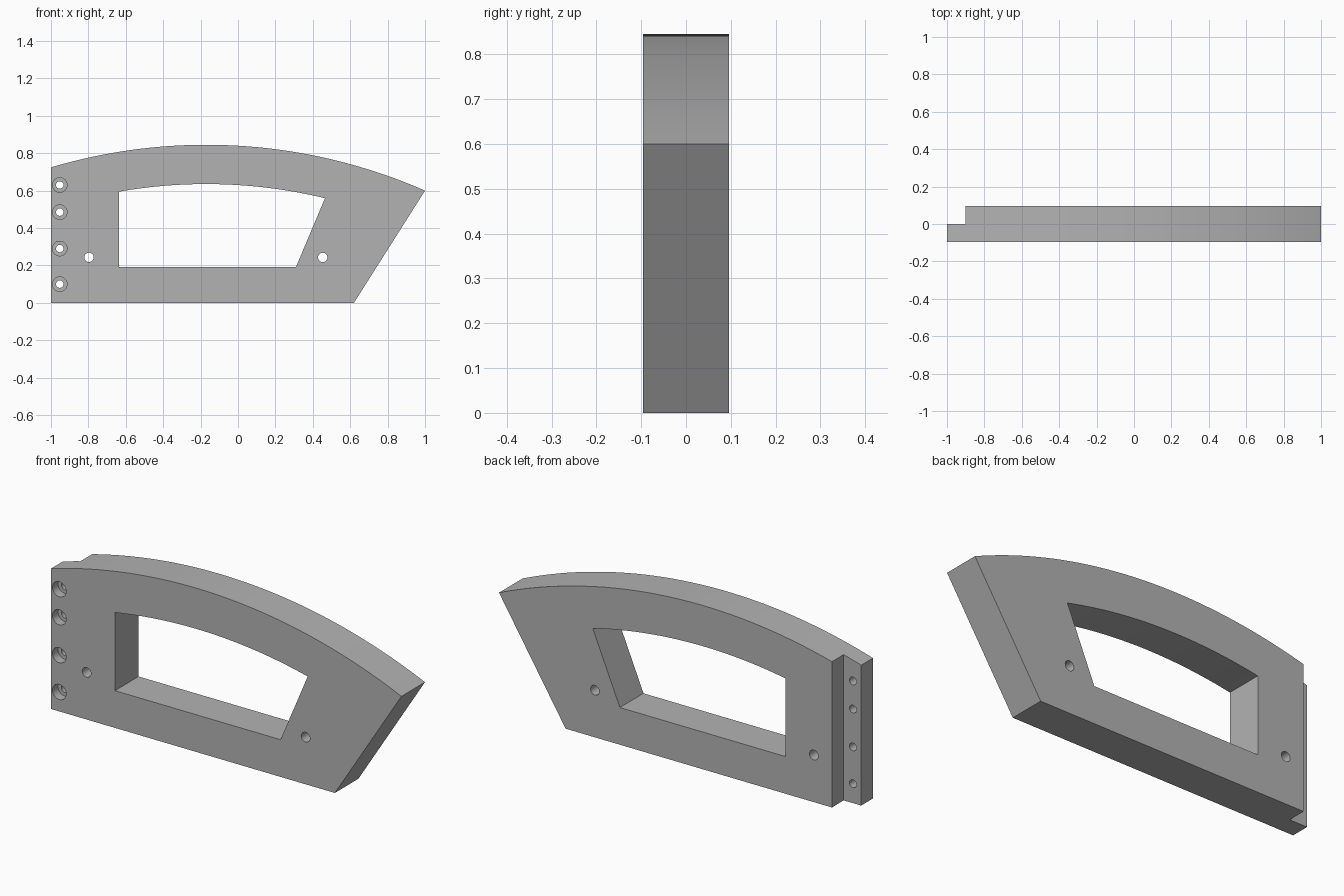
import bpy
import math

cube = bpy.data.objects.get("Cube")
if cube:
    bpy.data.objects.remove(cube, do_unlink=True)

HALF = 0.096                 # half of the plate thickness
ARC_X, ARC_Z = -0.17, -2.071  # shared centre of both curved edges
OUTER_R, INNER_R = 2.916, 2.706

grey = bpy.data.materials.new("grey")
grey.use_nodes = True
grey.diffuse_color = (0.45, 0.45, 0.45, 1)
grey.node_tree.nodes["Principled BSDF"].inputs["Base Color"].default_value = (0.45, 0.45, 0.45, 1)


def arc(radius, x_start, x_end, steps=48):
    """Points along an upper arc from x_start to x_end."""
    a = math.acos((x_start - ARC_X) / radius)
    b = math.acos((x_end - ARC_X) / radius)
    angles = [a + (b - a) * i / steps for i in range(steps + 1)]
    return [(ARC_X + radius * math.cos(t), ARC_Z + radius * math.sin(t)) for t in angles]


def prism(name, profile, y0, y1):
    """Extrude a counter-clockwise xz profile from y0 to y1."""
    n = len(profile)
    verts = [(x, y, z) for y in (y0, y1) for x, z in profile]
    faces = [tuple(range(n)), tuple(reversed(range(n, 2 * n)))]
    for i in range(n):
        j = (i + 1) % n
        faces.append((j, i, i + n, j + n))
    mesh = bpy.data.meshes.new(name)
    mesh.from_pydata(verts, [], faces)
    mesh.materials.append(grey)
    obj = bpy.data.objects.new(name, mesh)
    bpy.context.collection.objects.link(obj)
    return obj


def circle(x, z, radius, sides=32):
    turns = [math.tau * i / sides for i in range(sides)]
    return [(x + radius * math.cos(t), z + radius * math.sin(t)) for t in turns]


def cut(body, profile, y0=-0.2, y1=0.2):
    """Subtract an extruded profile from the body."""
    cutter = prism("cutter", profile, y0, y1)
    cutter.hide_render = True
    mod = body.modifiers.new("cut", "BOOLEAN")
    mod.operation = "DIFFERENCE"
    mod.solver = "EXACT"
    mod.object = cutter
    bpy.ops.object.modifier_apply(modifier=mod.name)
    bpy.data.objects.remove(cutter, do_unlink=True)


# Arched plate with a slanted end
plate = prism("arched_handle_plate",
              [(-1, 0), (0.62, 0)] + arc(OUTER_R, 1, -1), -HALF, HALF)
bpy.ops.object.select_all(action="DESELECT")
bpy.context.view_layer.objects.active = plate
plate.select_set(True)

# Grip opening
cut(plate, [(-0.635, 0.192), (0.31, 0.192)] + arc(INNER_R, 0.465, -0.635))

# Rebate along the back of the mounting edge
cut(plate, [(-1.1, -0.1), (-0.9, -0.1), (-0.9, 1), (-1.1, 1)], 0, 0.2)

# Counterbored screw holes
for z in (0.1, 0.29, 0.485, 0.63):
    cut(plate, circle(-0.953, z, 0.02))
    cut(plate, circle(-0.953, z, 0.039), -0.2, -0.05)

# Plain through holes
for x in (-0.797, 0.453):
    cut(plate, circle(x, 0.243, 0.025))

bpy.ops.object.shade_smooth_by_angle(angle=math.radians(30))
